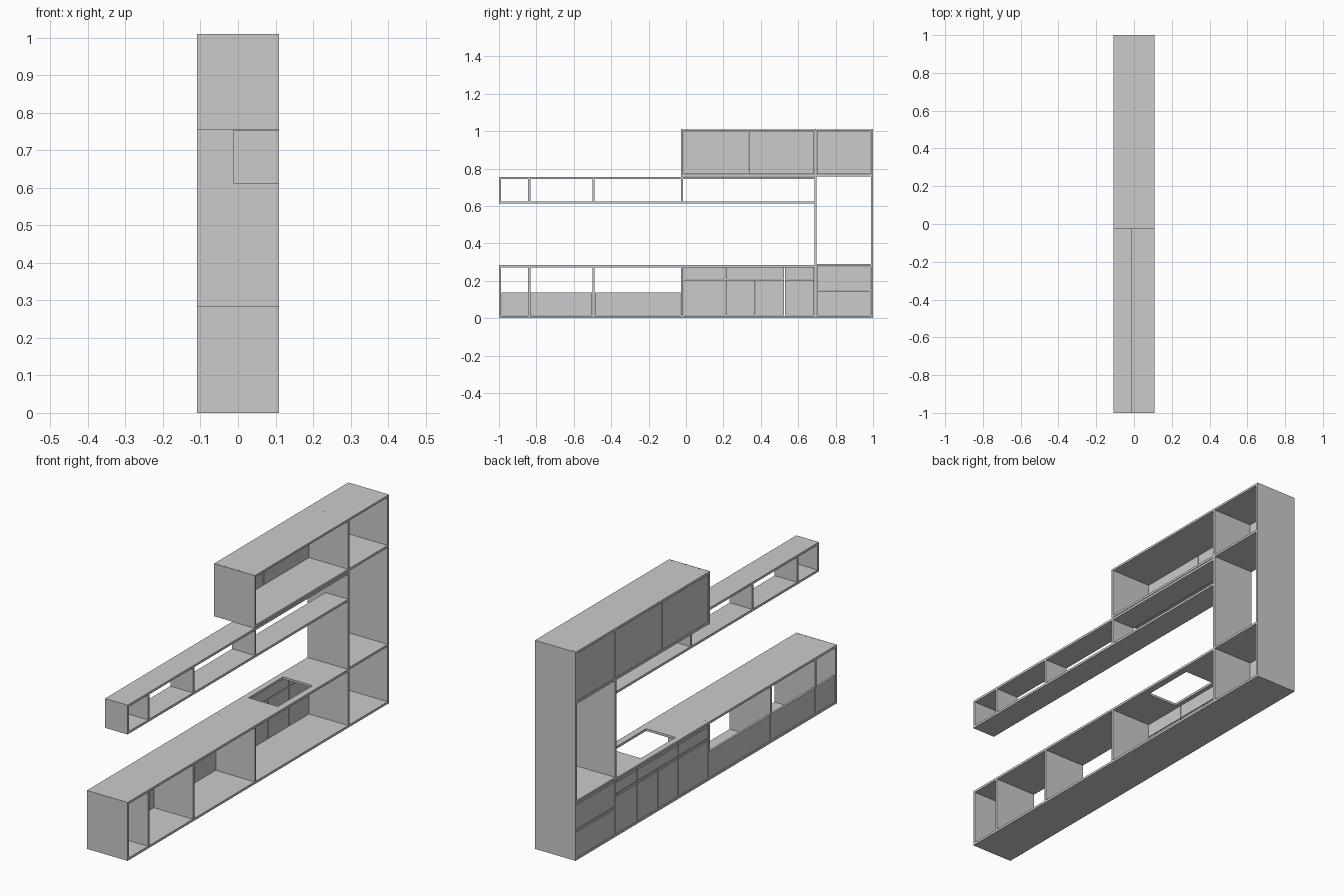
import bpy, bmesh, math

if "Cube" in bpy.data.objects:
    bpy.data.objects.remove(bpy.data.objects["Cube"])

mat = bpy.data.materials.new("plain grey")
mat.diffuse_color = (0.6, 0.6, 0.6, 1)
mat.use_nodes = True
mat.node_tree.nodes["Principled BSDF"].inputs["Base Color"].default_value = mat.diffuse_color

XF, XB = -0.109, 0.109      # door side and open wall side
T = 0.011                   # board thickness


def finish(bm, name):
    bmesh.ops.recalc_face_normals(bm, faces=bm.faces)
    me = bpy.data.meshes.new(name)
    bm.to_mesh(me)
    bm.free()
    me.materials.append(mat)
    ob = bpy.data.objects.new(name, me)
    bpy.context.collection.objects.link(ob)
    return ob


def add_box(bm, x, y, z):
    vs = bmesh.ops.create_cube(bm, size=1)["verts"]
    for v in vs:
        for i, (a, b) in enumerate((x, y, z)):
            v.co[i] = (a + b) / 2 + v.co[i] * (b - a)


def box(name, x, y, z):
    bm = bmesh.new()
    add_box(bm, x, y, z)
    return finish(bm, name)


def upright(name, y, z0, z1, x=(XF, XB)):
    return box(name, x, (y - T / 2, y + T / 2), (z0, z1))


def front(name, y0, y1, z0, z1, grip=True):
    # inset front panel, with a narrow recessed grip rail along its top
    g = 0.002
    bm = bmesh.new()
    top = z1 - 0.012 if grip else z1 - g
    add_box(bm, (XF + 0.001, XF + 0.011), (y0 + g, y1 - g), (z0 + g, top))
    if grip:
        add_box(bm, (XF + 0.004, XF + 0.011), (y0 + g, y1 - g), (top, z1 - g))
    return finish(bm, name)


# base run: bottom board, worktop with sink opening, dividers
box("base_bottom", (XF, XB), (-1, 1), (0, T))
bm = bmesh.new()
rect = lambda x0, x1, y0, y1: [bm.verts.new((x, y, 0.272)) for x, y in
                               ((x0, y0), (x1, y0), (x1, y1), (x0, y1))]
outer = rect(XF, XB, -1, 0.687)
inner = rect(-0.08, 0.077, 0.195, 0.46)
for i in range(4):
    j = (i + 1) % 4
    bm.faces.new((outer[i], outer[j], inner[j], inner[i]))
ext = bmesh.ops.extrude_face_region(bm, geom=bm.faces[:])["geom"]
bmesh.ops.translate(bm, vec=(0, 0, T), verts=[e for e in ext if isinstance(e, bmesh.types.BMVert)])
finish(bm, "worktop")

stops = [-1 + T / 2, -0.838, -0.495, -0.022]
for i, y in enumerate(stops):
    upright(f"base_divider_{i}", y, T, 0.272)

# low doors under the open niches
for i in range(3):
    front(f"low_door_{i}", stops[i] + T / 2, stops[i + 1] - T / 2, T, 0.14, False)

# upper drawers and lower doors of the sink run
y_start, y_end = stops[3] + T / 2, 0.687
cuts = [y_start, 0.212, 0.527, y_end]
for i in range(3):
    front(f"top_drawer_{i}", cuts[i], cuts[i + 1], 0.205, 0.272)
cuts = [y_start, 0.212, 0.370, 0.527, y_end]
for i in range(4):
    front(f"base_door_{i}", cuts[i], cuts[i + 1], T, 0.205)

# tall column
upright("column_inner_side", 0.687 + T / 2, T, 1.0)
upright("column_outer_side", 1 - T / 2, T, 1.0)
ca, cb = 0.687 + T, 1 - T
box("column_shelf", (XF, XB), (ca, cb), (0.278, 0.289))
front("column_drawer_low", ca, cb, T, 0.147)
front("column_drawer_high", ca, cb, 0.147, 0.278)

# wall cabinet over the sink run and column
box("cabinet_top", (XF, XB), (-0.0275, 1), (1.0, 1.01))
upright("cabinet_end", -0.022, 0.755, 1.0)
box("cabinet_bottom", (XF, XB), (-0.0165, 0.687), (0.757, 0.768))
box("column_cabinet_bottom", (XF, XB), (ca, cb), (0.757, 0.768))
for i, (a, b) in enumerate(((-0.0165, 0.335), (0.335, 0.687), (ca, cb))):
    front(f"cabinet_door_{i}", a, b, 0.768, 1.0, False)

# narrow open wall shelf
SX = (-0.012, XB)
box("wall_shelf_bottom", SX, (-1, 0.687), (0.612, 0.623))
box("wall_shelf_top", SX, (-1, 0.687), (0.743, 0.754))
for i, y in enumerate(stops):
    upright(f"wall_shelf_divider_{i}", y, 0.623, 0.743, SX)

# rows of tiny screw caps on the boards above the uprights
bm = bmesh.new()
for y, z in ((-0.022, 1.01), (0.6925, 1.01), (0.9945, 1.01), (-0.022, 0.283), (-0.9945, 0.283)):
    for k in range(6):
        vs = bmesh.ops.create_cone(bm, cap_ends=True, segments=8, radius1=0.002,
                                   radius2=0.002, depth=0.001)["verts"]
        bmesh.ops.translate(bm, vec=(-0.09 + k * 0.036, y, z), verts=vs)
finish(bm, "screw_caps")
